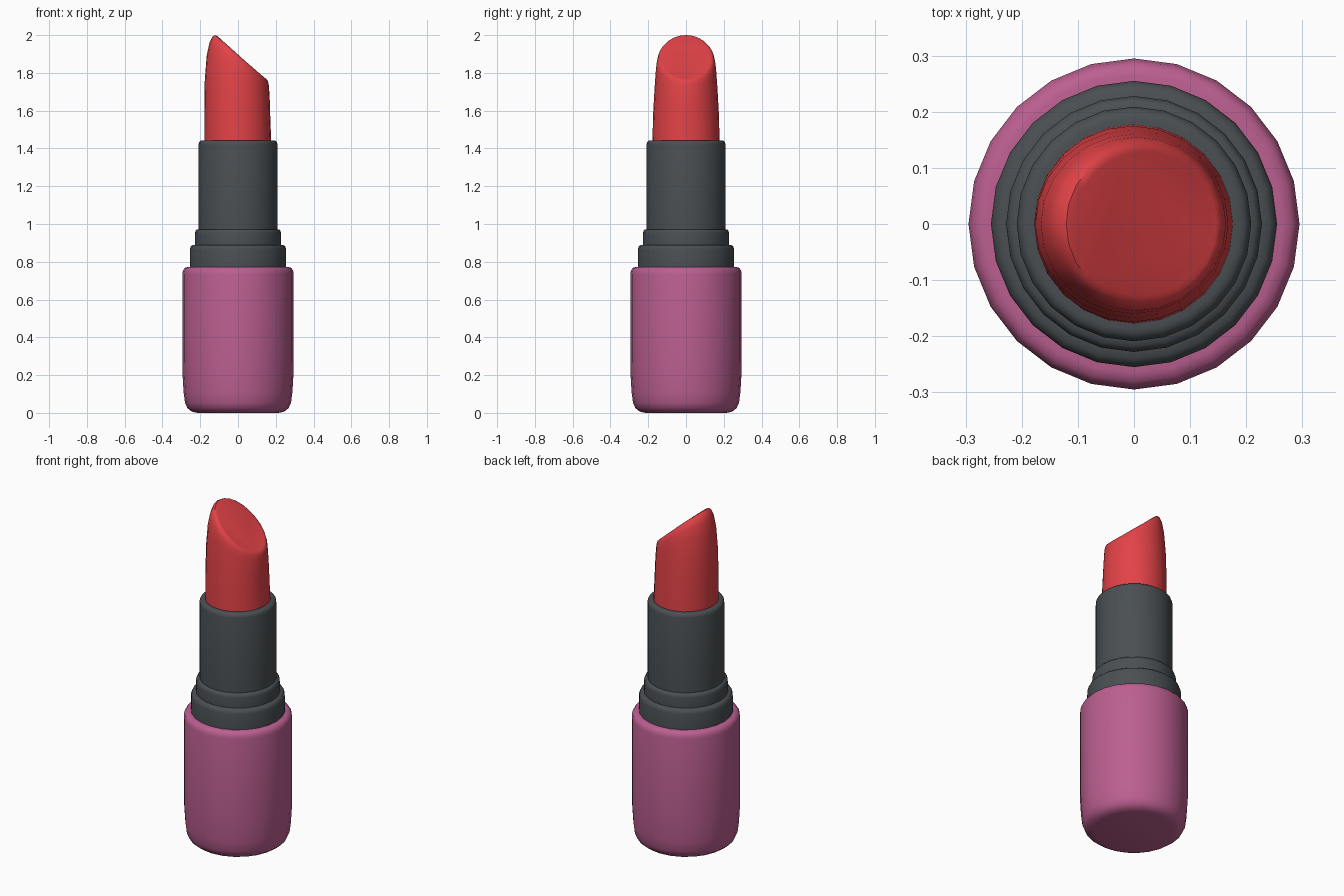
import bpy, bmesh, math

if "Cube" in bpy.data.objects:
    bpy.data.objects.remove(bpy.data.objects["Cube"])

SIDES = 24


def material(name, rgb):
    m = bpy.data.materials.new(name)
    m.diffuse_color = (*rgb, 1)
    m.use_nodes = True
    m.node_tree.nodes["Principled BSDF"].inputs["Base Color"].default_value = m.diffuse_color
    return m


def loft(name, rings, mat):
    """Skin tilted elliptical rings: (left x, left z, right x, right z, y radius)."""
    bm = bmesh.new()
    loops = []
    for xl, zl, xr, zr, ry in rings:
        loop = []
        for i in range(SIDES):
            a = 2 * math.pi * i / SIDES
            t = (1 + math.cos(a)) / 2
            loop.append(bm.verts.new((xl + (xr - xl) * t, ry * math.sin(a), zl + (zr - zl) * t)))
        loops.append(loop)
    for lo, hi in zip(loops, loops[1:]):
        for i in range(SIDES):
            j = (i + 1) % SIDES
            bm.faces.new((lo[i], lo[j], hi[j], hi[i]))
    bm.faces.new(loops[0][::-1])
    bm.faces.new(loops[-1])
    me = bpy.data.meshes.new(name)
    bm.to_mesh(me)
    bm.free()
    me.materials.append(mat)
    ob = bpy.data.objects.new(name, me)
    bpy.context.collection.objects.link(ob)
    bpy.context.view_layer.objects.active = ob
    ob.select_set(True)
    bpy.ops.object.shade_smooth_by_angle(angle=math.radians(50))
    ob.select_set(False)
    return ob


def lathe(name, profile, mat):
    return loft(name, [(-r, z, r, z, r) for r, z in profile], mat)


pink = material("pink plastic", (0.50, 0.115, 0.28))
grey = material("dark grey plastic", (0.068, 0.078, 0.086))
red = material("red wax", (0.76, 0.055, 0.063))

# Rounded base
lathe("base", [(0.215, 0), (0.245, 0.007), (0.268, 0.025), (0.281, 0.055), (0.288, 0.11),
               (0.294, 0.21), (0.295, 0.3), (0.295, 0.735), (0.291, 0.755),
               (0.281, 0.768), (0.265, 0.772), (0.24, 0.772)], pink)

# Stepped sleeve
lathe("sleeve", [(0.24, 0.75), (0.255, 0.755), (0.255, 0.865), (0.251, 0.88), (0.241, 0.888),
                 (0.228, 0.89), (0.228, 0.95), (0.225, 0.963), (0.218, 0.97),
                 (0.209, 0.972), (0.209, 1.42), (0.206, 1.433), (0.198, 1.441),
                 (0.188, 1.443), (0.170, 1.443)], grey)

# Wax bullet with slanted, rounded tip
loft("bullet", [(-0.178, 1.40, 0.178, 1.40, 0.178),
                (-0.178, 1.60, 0.172, 1.53, 0.175),
                (-0.176, 1.76, 0.168, 1.66, 0.167),
                (-0.166, 1.89, 0.164, 1.73, 0.160),
                (-0.151, 1.96, 0.160, 1.75, 0.155),
                (-0.136, 1.992, 0.155, 1.763, 0.147),
                (-0.121, 2.0, 0.147, 1.769, 0.138),
                (-0.106, 1.992, 0.138, 1.774, 0.128)], red)
